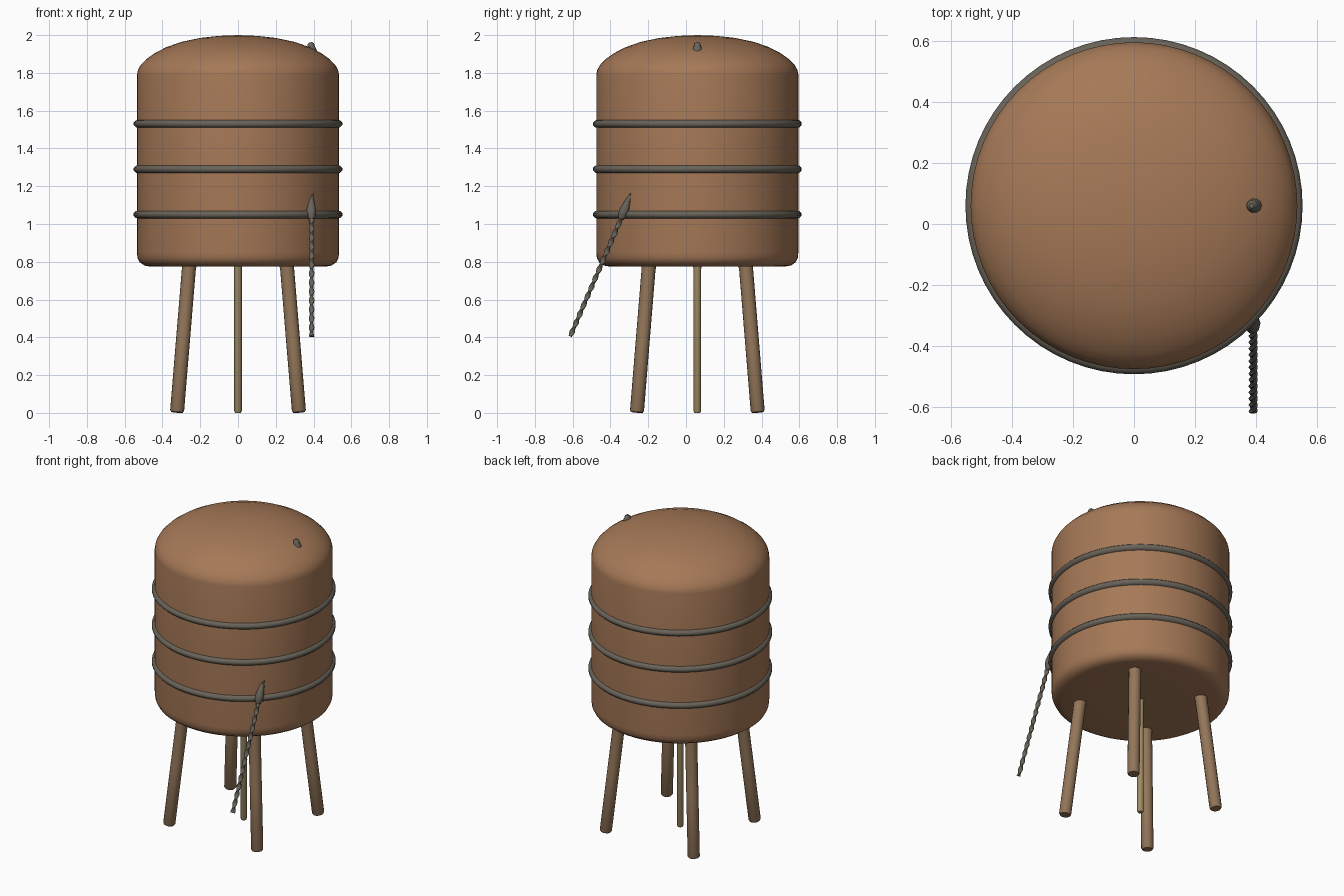
import bpy, bmesh, math
from mathutils import Vector

if "Cube" in bpy.data.objects:
    bpy.data.objects.remove(bpy.data.objects["Cube"])

CY = 0.06  # tank axis offset in y


def material(name, rgb):
    m = bpy.data.materials.new(name)
    m.diffuse_color = (*rgb, 1)
    m.use_nodes = True
    m.node_tree.nodes["Principled BSDF"].inputs["Base Color"].default_value = m.diffuse_color
    return m


RUST = material("rusty_brown", (0.38, 0.19, 0.095))
WOOD = material("wood", (0.29, 0.18, 0.10))
PIPE = material("pale_pipe", (0.36, 0.27, 0.13))
IRON = material("dull_iron", (0.14, 0.125, 0.10))


def finish(name, bm, mat, angle=40):
    bmesh.ops.recalc_face_normals(bm, faces=bm.faces)
    me = bpy.data.meshes.new(name)
    bm.to_mesh(me)
    bm.free()
    ob = bpy.data.objects.new(name, me)
    bpy.context.collection.objects.link(ob)
    me.materials.append(mat)
    bpy.ops.object.select_all(action='DESELECT')
    ob.select_set(True)
    bpy.context.view_layer.objects.active = ob
    bpy.ops.object.shade_smooth_by_angle(angle=math.radians(angle))
    return ob


def lathe(name, profile, mat, closed=False, steps=64, angle=40):
    """Spin (radius, z) points around the tank axis."""
    bm = bmesh.new()
    vs = [bm.verts.new((r, CY, z)) for r, z in profile]
    edges = [bm.edges.new(p) for p in zip(vs, vs[1:])]
    if closed:
        edges.append(bm.edges.new((vs[-1], vs[0])))
    bmesh.ops.spin(bm, geom=vs + edges, cent=(0, CY, 0), axis=(0, 0, 1),
                   angle=math.tau, steps=steps, use_merge=False)
    bmesh.ops.remove_doubles(bm, verts=bm.verts, dist=1e-5)
    return finish(name, bm, mat, angle)


def rod(name, a, b, rings, mat, sides=16, squash=1.0, turns=0.0):
    """Capped rod from a to b; rings are (fraction along, radius)."""
    a, b = Vector(a), Vector(b)
    u = Vector((1, 0, 0))
    d = (b - a).normalized()
    u = (u - d * u.dot(d)).normalized()
    v = d.cross(u)
    bm = bmesh.new()
    loops = []
    for t, r in rings:
        c, tw = a.lerp(b, t), t * turns * math.tau
        loop = []
        for i in range(sides):
            k = math.tau * i / sides
            x, y = r * math.cos(k), r * squash * math.sin(k)
            loop.append(bm.verts.new(c + u * (x * math.cos(tw) - y * math.sin(tw))
                                     + v * (x * math.sin(tw) + y * math.cos(tw))))
        loops.append(loop)
    for p, q in zip(loops, loops[1:]):
        for i in range(sides):
            j = (i + 1) % sides
            bm.faces.new((p[i], p[j], q[j], q[i]))
    bm.faces.new(loops[0])
    bm.faces.new(loops[-1])
    return finish(name, bm, mat)


# Tank: flat base, rounded lower edge, straight wall, domed lid
tank = [(0, 0.775), (0.25, 0.775), (0.465, 0.775), (0.495, 0.78), (0.52, 0.797),
        (0.532, 0.82), (0.535, 0.85), (0.535, 1.3), (0.535, 1.79), (0.53, 1.815),
        (0.515, 1.842), (0.485, 1.873), (0.44, 1.905), (0.38, 1.936), (0.30, 1.964),
        (0.20, 1.985), (0.10, 1.996), (0, 2.0)]
lathe("tank", tank, RUST)

# Three iron hoops
for n, z in enumerate((1.05, 1.29, 1.53), 1):
    lathe(f"hoop_{n}", [(0.525, z - 0.023), (0.541, z - 0.018), (0.552, z - 0.007),
                        (0.552, z + 0.007), (0.541, z + 0.018), (0.525, z + 0.023)],
          IRON, closed=True, angle=60)

# Four splayed legs
for sx, side in ((-1, "left"), (1, "right")):
    for sy, end in ((-1, "front"), (1, "back")):
        rod(f"{end}_{side}_leg", (sx * 0.323, CY + sy * 0.32, 0.003),
            (sx * 0.257, CY + sy * 0.255, 0.80),
            [(0, 0.031), (0.012, 0.037), (0.5, 0.037), (0.95, 0.037), (1, 0.042)], WOOD)

# Central feed pipe
rod("feed_pipe", (0, CY, 0), (0, CY, 0.80),
    [(0, 0.015), (0.012, 0.02), (0.95, 0.02), (1, 0.026)], PIPE)

# Twisted pull rope hanging off the front, with its knot on the wall
N = 90
rod("pull_rope", (0.39, -0.285, 1.165), (0.39, -0.613, 0.405),
    [(i / N, 0.015) for i in range(N + 1)], IRON, sides=10, squash=0.62, turns=8)
rod("rope_knot", (0.388, -0.296, 1.15), (0.388, -0.345, 1.025),
    [(0, 0.008), (0.25, 0.016), (0.6, 0.026), (0.85, 0.023), (1, 0.012)], IRON, sides=12)

# Small rope eye on the lid
rod("lid_eye", (0.39, CY, 1.91), (0.385, CY, 1.962),
    [(0, 0.03), (0.35, 0.024), (0.6, 0.019), (0.85, 0.017), (1, 0.008)], IRON, sides=12)
